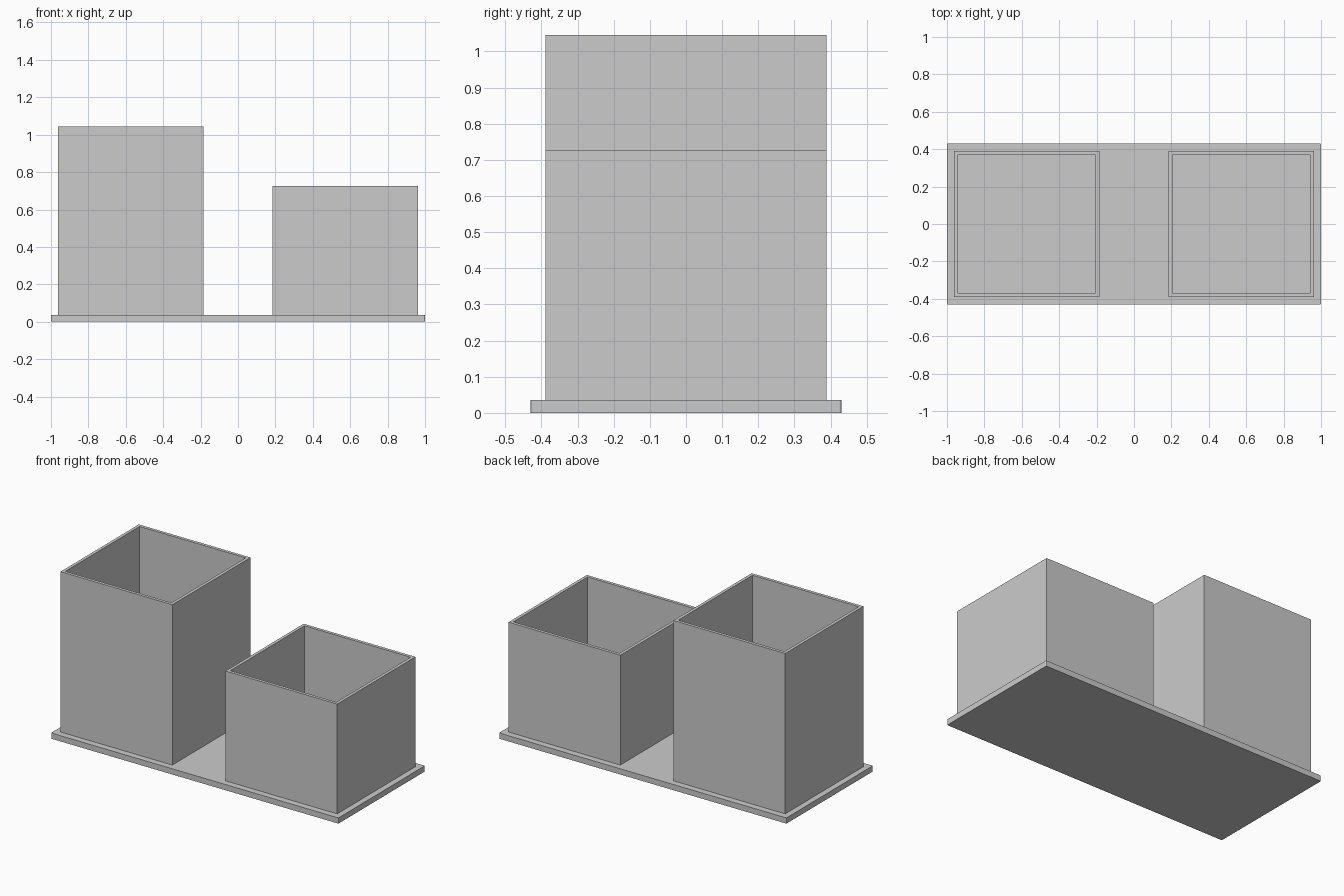
import bpy, bmesh
from mathutils import Vector

if "Cube" in bpy.data.objects:
    bpy.data.objects.remove(bpy.data.objects["Cube"])

BASE_TOP = 0.036
WALL = 0.028
SIDE = 0.778


def box(bm, size, centre):
    bmesh.ops.create_cube(bm, size=1)
    bmesh.ops.scale(bm, vec=size, verts=bm.verts)
    bmesh.ops.translate(bm, vec=centre, verts=bm.verts)


def finish(name, bm):
    bm.normal_update()
    mesh = bpy.data.meshes.new(name)
    bm.to_mesh(mesh)
    bm.free()
    obj = bpy.data.objects.new(name, mesh)
    bpy.context.collection.objects.link(obj)
    return obj


# Base plate with tiny softened vertical corners
bm = bmesh.new()
box(bm, (2, 0.86, BASE_TOP), (0, 0, BASE_TOP / 2))
corners = [e for e in bm.edges
           if abs(e.verts[0].co.z - e.verts[1].co.z) > 0.01]
bmesh.ops.bevel(bm, geom=corners, offset=0.005, segments=2,
                profile=0.5, affect='EDGES')
finish("base_plate", bm)


# Open square container: inset the top face, then sink it to the floor
def container(name, x, top):
    bottom = BASE_TOP - 0.002
    bm = bmesh.new()
    box(bm, (SIDE, SIDE, top - bottom), (x, 0, (top + bottom) / 2))
    bm.normal_update()
    lid = max(bm.faces, key=lambda f: f.calc_center_median().z)
    bmesh.ops.inset_region(bm, faces=[lid], thickness=WALL)
    ext = bmesh.ops.extrude_discrete_faces(bm, faces=[lid])
    floor = ext["faces"][0]
    drop = Vector((0, 0, bottom + WALL - top))
    bmesh.ops.translate(bm, vec=drop, verts=floor.verts)
    bmesh.ops.recalc_face_normals(bm, faces=bm.faces)
    finish(name, bm)


container("tall_container", -0.574, 1.045)
container("short_container", 0.574, 0.727)
